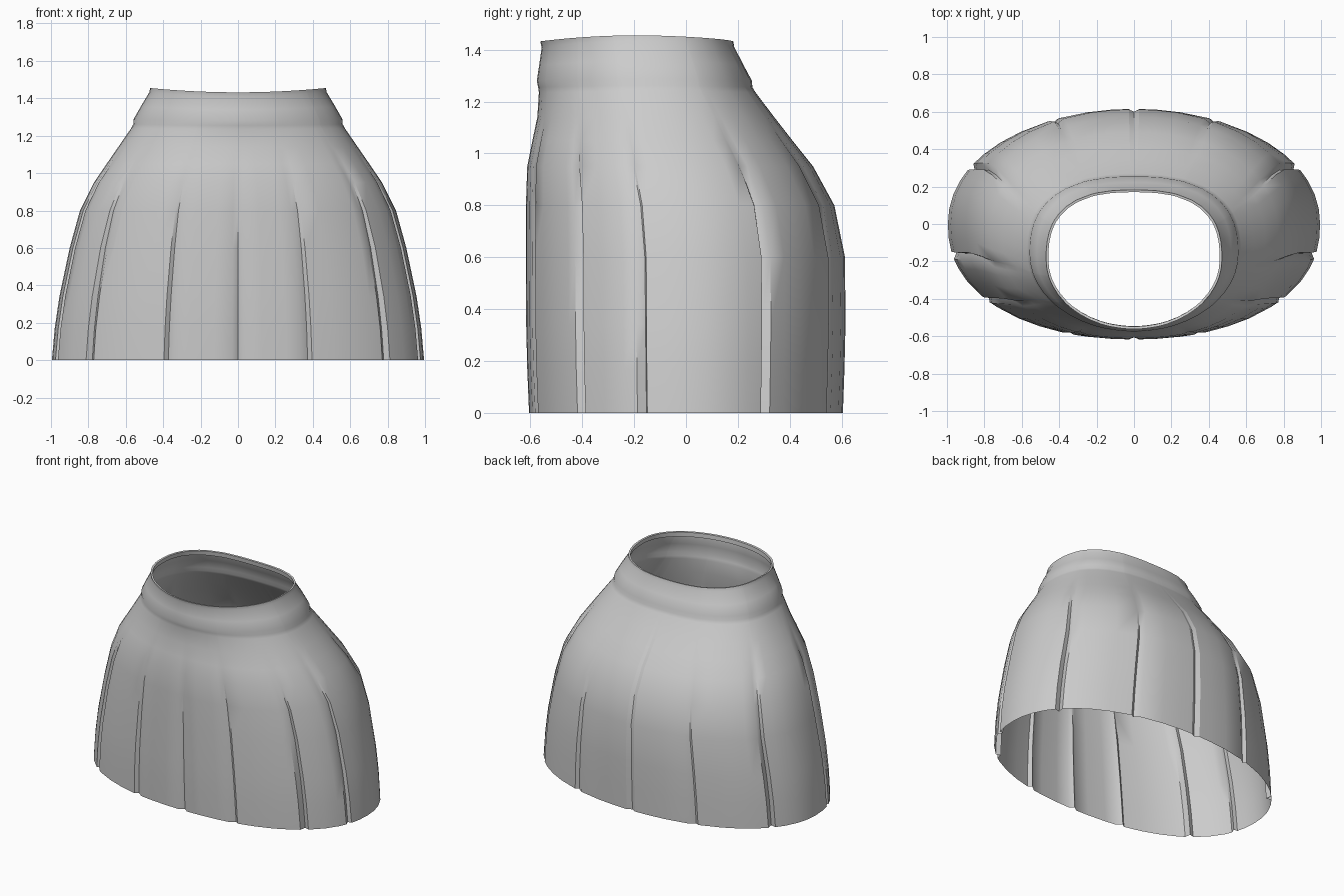
import bpy, bmesh, math

if "Cube" in bpy.data.objects:
    bpy.data.objects.remove(bpy.data.objects["Cube"])

fabric = bpy.data.materials.new("grey fabric")
fabric.diffuse_color = (0.6, 0.6, 0.6, 1)
fabric.use_nodes = True
fabric.node_tree.nodes["Principled BSDF"].inputs["Base Color"].default_value = fabric.diffuse_color

# Levels: height, half width, front y, back y, front and back roundness
LEVELS = [
    (0.00, 0.995, -0.605, 0.605, 2.25, 2.1),
    (0.17, 0.98, -0.612, 0.611, 2.25, 2.1),
    (0.34, 0.955, -0.616, 0.615, 2.25, 2.1),
    (0.60, 0.90, -0.617, 0.613, 2.25, 2.1),
    (0.80, 0.845, -0.617, 0.572, 2.2, 2.15),
    (0.95, 0.77, -0.612, 0.49, 2.2, 2.2),
    (1.05, 0.702, -0.592, 0.41, 2.15, 2.3),
    (1.14, 0.64, -0.573, 0.34, 2.1, 2.4),
    (1.235, 0.572, -0.567, 0.268, 2.05, 2.5),
    (1.255, 0.56, -0.570, 0.256, 2.0, 2.5),
    (1.28, 0.558, -0.575, 0.254, 2.0, 2.5),
    (1.34, 0.52, -0.566, 0.222, 2.0, 2.6),
    (1.41, 0.474, -0.556, 0.186, 2.0, 2.6),
    (1.432, 0.47, -0.562, 0.182, 2.0, 2.6),
    (1.430, 0.458, -0.548, 0.170, 2.0, 2.6),   # rolled lip
    (1.400, 0.462, -0.546, 0.174, 2.0, 2.6),
]

# Pleats: angle in degrees (mirrored over x), depth, sideways lap
PLEATS = [(90, 0.018, 0), (63, 0.02, 1), (29, 0.035, 1),
          (-15, 0.025, -1), (-39, 0.03, -1), (-68, 0.022, -1), (-90, 0.024, 0)]


def ring_columns():
    """Angles and pleat depths: even columns plus a crease per pleat."""
    cols = []
    for deg, depth, lap in PLEATS:
        for a, s in ((deg, lap), (180 - deg, -lap)):
            if abs(deg) == 90 and a != deg:
                continue
            cols += [(a - 1.8 + 0.9 * s, 0), (a, depth), (a + 1.8 + 0.9 * s, 0)]
    if not any(c[0] == -90 for c in cols):
        cols += [(-91.8, 0), (-90, 0.024), (-88.2, 0)]
    cols = [((a + 90) % 360, d) for a, d in cols]
    creases = [a for a, d in cols]
    for i in range(48):
        a = i * 7.5
        if all(abs((a - c + 180) % 360 - 180) > 2.5 for c in creases):
            cols.append((a, 0))
    return [(math.radians(a - 90), d) for a, d in sorted(cols)]


def level_point(level, angle, depth):
    z, rx, front, back, nf, nb = level
    c, s = math.cos(angle), math.sin(angle)
    n = nb if s > 0 else nf
    cy, ry = (front + back) / 2, (back - front) / 2
    fade = max(0.0, 1 - (z / 1.12) ** 2)
    r = (abs(c) ** n + abs(s) ** n) ** (-1 / n)
    rim = 0.023 * c * c * max(0, min(1, (z - 1.2) / 0.2))
    return (c * (r * rx - depth * fade), cy + s * (r * ry - depth * fade), z + rim)


# Skirt shell, open at waist and hem
bm = bmesh.new()
columns = ring_columns()
rings = [[bm.verts.new(level_point(lv, a, d)) for a, d in columns] for lv in LEVELS]
n = len(columns)
for low, high in zip(rings, rings[1:]):
    for i in range(n):
        j = (i + 1) % n
        bm.faces.new((low[i], low[j], high[j], high[i]))
mesh = bpy.data.meshes.new("skirt")
bm.to_mesh(mesh)
bm.free()
mesh.materials.append(fabric)
skirt = bpy.data.objects.new("skirt", mesh)
bpy.context.collection.objects.link(skirt)

# Soft cloth shading with sharp pleat creases
bpy.context.view_layer.objects.active = skirt
skirt.select_set(True)
bpy.ops.object.shade_smooth_by_angle(angle=math.radians(40))
